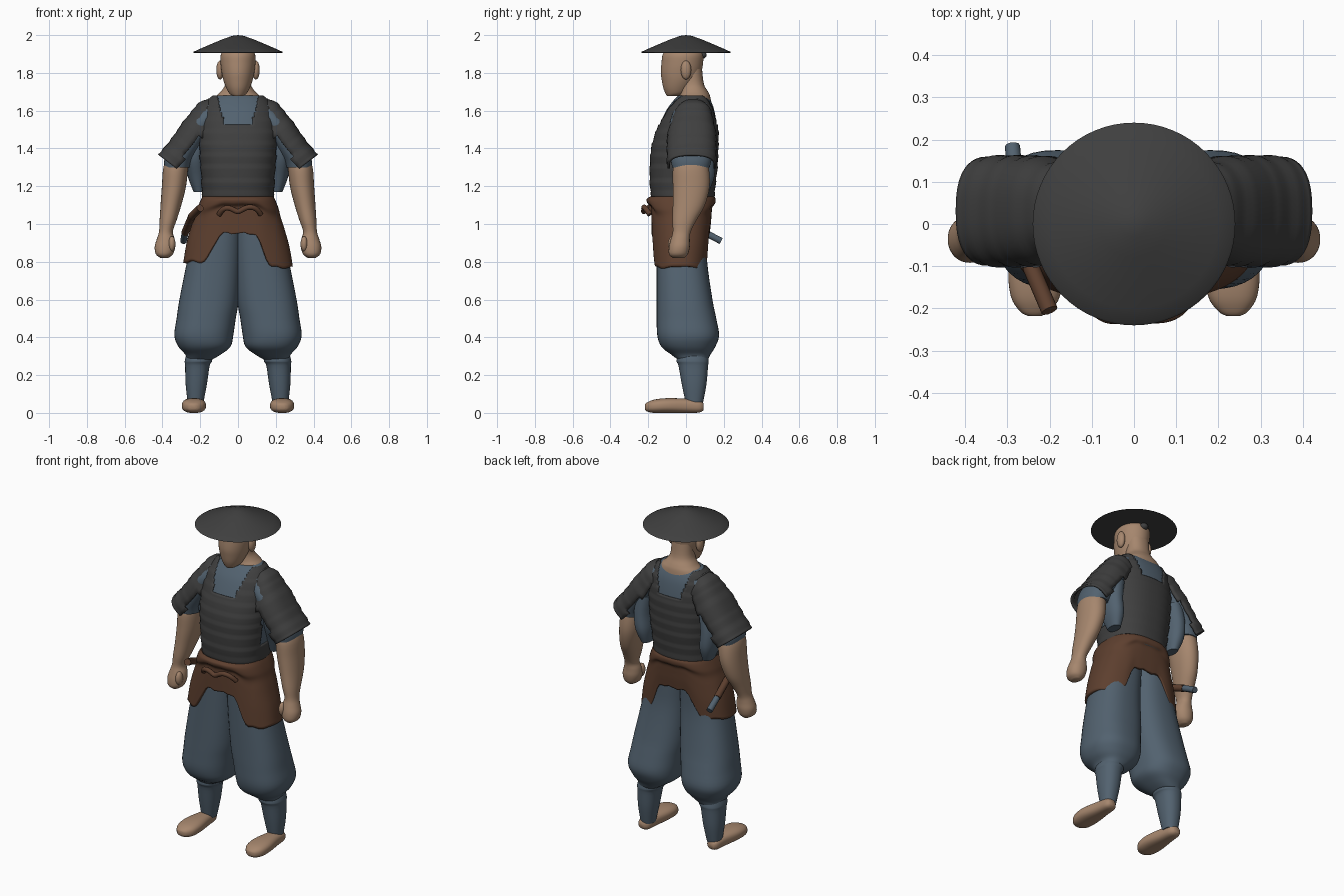
import bpy, bmesh, math
from mathutils import Matrix, Vector

cube = bpy.data.objects.get("Cube")
if cube:
    bpy.data.objects.remove(cube, do_unlink=True)


def material(name, r, g, b):
    m = bpy.data.materials.new(name)
    m.use_nodes = True
    m.diffuse_color = (r, g, b, 1)
    bsdf = next(n for n in m.node_tree.nodes if n.type == 'BSDF_PRINCIPLED')
    bsdf.inputs["Base Color"].default_value = (r, g, b, 1)
    bsdf.inputs["Roughness"].default_value = 0.9
    return m


charcoal = material("charcoal", .05, .05, .05)
blue = material("slate blue", .085, .122, .16)
brown = material("leather brown", .11, .05, .028)
skin = material("skin", .38, .24, .155)
parts = []


def finish(name, bm, mat, thickness=0):
    bmesh.ops.recalc_face_normals(bm, faces=bm.faces)
    mesh = bpy.data.meshes.new(name)
    bm.to_mesh(mesh)
    bm.free()
    mesh.materials.append(mat)
    ob = bpy.data.objects.new(name, mesh)
    bpy.context.collection.objects.link(ob)
    if thickness:
        mod = ob.modifiers.new("thickness", 'SOLIDIFY')
        mod.thickness = thickness
    parts.append(ob)
    return ob


def smooth_rows(rows, steps):
    """Catmull-Rom interpolation between cross-section rows."""
    rows = [Vector(r) for r in rows]
    out = []
    for i in range(len(rows) - 1):
        a, b, c, d = (rows[max(0, min(len(rows) - 1, i + k))] for k in (-1, 0, 1, 2))
        for s in range(steps):
            t = s / steps
            out.append(b + (c - a) * t / 2 + (a - b * 2.5 + c * 2 - d / 2) * t * t
                       + ((b - c) * 1.5 + (d - a) / 2) * t ** 3)
    return out + [rows[-1]]


def loft(name, rows, mat, matrix=Matrix(), power=.9, steps=4, seg=40, caps=True,
         warp=None, drop=None, grow=None, thickness=0):
    """Skin rounded sections, each row being (z, x min, x max, y min, y max)."""
    bm = bmesh.new()
    rings = []
    for z, x0, x1, y0, y1 in smooth_rows(rows, steps):
        g = grow(z) if grow else 0
        ring = []
        for k in range(seg):
            a = math.tau * k / seg
            c, s = math.cos(a), math.sin(a)
            x = (x0 + x1) / 2 + ((x1 - x0) / 2 + g) * math.copysign(abs(c) ** power, c)
            y = (y0 + y1) / 2 + ((y1 - y0) / 2 + g) * math.copysign(abs(s) ** power, s)
            co = Vector((x, y, z))
            ring.append(bm.verts.new(warp(co) if warp else co))
        rings.append(ring)
    for lo, hi in zip(rings, rings[1:]):
        for k in range(seg):
            n = (k + 1) % seg
            bm.faces.new((lo[k], lo[n], hi[n], hi[k]))
    if caps:
        bm.faces.new(rings[0])
        bm.faces.new(rings[-1])
    if drop:
        gone = [f for f in bm.faces if drop(f.calc_center_median())]
        bmesh.ops.delete(bm, geom=gone, context='FACES')
    bm.transform(matrix)
    return finish(name, bm, mat, thickness)


def pair(name, rows, mat, matrix=Matrix(), **kw):
    """The same loft on the model's left (+x) and right (-x)."""
    for side, s in (("left", 1), ("right", -1)):
        loft(side + "_" + name, rows, mat, Matrix.Diagonal((s, 1, 1, 1)) @ matrix, **kw)


def both(rows):
    return [(z, -w, w, y0, y1) for z, w, y0, y1 in rows]


def ball(name, loc, size, mat):
    bm = bmesh.new()
    bmesh.ops.create_uvsphere(bm, u_segments=20, v_segments=12, radius=1)
    bm.transform(Matrix.Translation(loc) @ Matrix.Diagonal((*size, 1)))
    return finish(name, bm, mat)


def tube(name, points, radius, mat):
    cu = bpy.data.curves.new(name, 'CURVE')
    cu.dimensions = '3D'
    cu.bevel_depth, cu.bevel_resolution, cu.use_fill_caps = radius, 3, True
    sp = cu.splines.new('NURBS')
    sp.points.add(len(points) - 1)
    for p, co in zip(sp.points, points):
        p.co = (*co, 1)
    sp.use_endpoint_u, sp.order_u = True, min(4, len(points))
    cu.materials.append(mat)
    ob = bpy.data.objects.new(name, cu)
    bpy.context.collection.objects.link(ob)
    bpy.ops.object.select_all(action='DESELECT')
    ob.select_set(True)
    bpy.context.view_layer.objects.active = ob
    bpy.ops.object.convert(target='MESH')
    parts.append(bpy.context.view_layer.objects.active)


# Conical hat
bm = bmesh.new()
profile = [(0, 2), (.03, 1.996), (.08, 1.979), (.2, 1.928), (.235, 1.912), (.24, 1.907),
           (.22, 1.906), (0, 1.915)]
verts = [bm.verts.new((r, 0, z)) for r, z in profile]
edges = [bm.edges.new(e) for e in zip(verts, verts[1:])]
bmesh.ops.spin(bm, geom=verts + edges, axis=(0, 0, 1), cent=(0, 0, 0), angle=math.tau, steps=64)
bmesh.ops.remove_doubles(bm, verts=bm.verts, dist=.0005)
finish("hat", bm, charcoal)

# Head, ears and neck
loft("head", both([(1.677, .025, -.1, -.05), (1.69, .045, -.108, 0), (1.72, .062, -.12, .03),
                   (1.76, .077, -.128, .06), (1.8, .086, -.133, .08), (1.85, .092, -.13, .09),
                   (1.9, .09, -.122, .09), (1.93, .06, -.09, .06)]), skin, power=1)
for side, s in (("left", 1), ("right", -1)):
    ball(side + "_ear", (s * .095, 0, 1.815), (.02, .028, .05), skin)
ball("hair_knot", (0, .085, 1.895), (.025, .025, .02), charcoal)
loft("neck", both([(1.63, .14, -.04, .135), (1.675, .118, -.035, .128), (1.7, .092, -.03, .117),
                   (1.74, .068, -.03, .095), (1.82, .065, -.03, .085)]), skin)

# Shirt and the breastplate over it
torso = both([(1.1, .18, -.17, .14), (1.2, .187, -.185, .15), (1.3, .195, -.185, .16),
              (1.4, .203, -.178, .165), (1.5, .203, -.15, .165), (1.6, .185, -.105, .15),
              (1.655, .155, -.065, .13), (1.68, .125, -.04, .11)])
loft("shirt", torso, blue, power=.85, steps=6)


def bare(p):
    collar = p.z > 1.53 and abs(p.x) < .075 + (p.z - 1.53) * .25
    armhole = abs(p.x) > .188 and 1.24 < p.z < 1.58 and p.y > -.06
    return collar or armhole


loft("breastplate", torso, charcoal, power=.85, steps=8, seg=96, caps=False, drop=bare,
     grow=lambda z: .004 + .005 * (z / .065 % 1), thickness=.01)

# Shoulder guards: half shells sloping down the upper arm
slope = Matrix.Translation((.4, .033, 1.39)) @ Matrix.Rotation(math.radians(-38), 4, 'Y')
pair("shoulder_guard", [(-.03, -.2, .008, -.135, .13), (.04, -.21, .004, -.138, .132),
                        (.14, -.22, .008, -.138, .132), (.24, -.2, .01, -.12, .12),
                        (.32, -.17, .005, -.09, .1), (.365, -.14, -.02, -.06, .07)], charcoal,
     slope, power=.8, steps=5, caps=False, drop=lambda p: p.x < -.115,
     grow=lambda z: -.006 * (z / .06 % 1), thickness=.012)

# Sleeves and the loose cloth under the arms
pair("sleeve", [(1.64, .08, .17, -.04, .11), (1.56, .11, .25, -.08, .14), (1.48, .15, .31, -.085, .15),
                (1.4, .2, .37, -.085, .145), (1.34, .24, .39, -.08, .135), (1.3, .255, .39, -.073, .125)],
     blue)
pair("sleeve_drape", [(1.46, .15, .27, -.05, .14), (1.35, .17, .28, -.04, .15), (1.25, .17, .265, 0, .15),
                      (1.17, .18, .235, .03, .12)], blue)

# Arms ending in closed hands
pair("arm", [(1.36, .27, .37, -.04, .1), (1.3, .265, .395, -.068, .12), (1.2, .275, .403, -.07, .125),
             (1.1, .3, .41, -.07, .1), (1.02, .325, .415, -.072, .055), (.96, .345, .418, -.07, .025),
             (.92, .335, .43, -.08, .02), (.88, .332, .441, -.09, .02), (.84, .345, .435, -.09, .01),
             (.82, .37, .41, -.07, -.01)], skin, power=.95)
for side, s in (("left", 1), ("right", -1)):
    ball(side + "_thumb", (s * .35, -.07, .895), (.019, .025, .04), skin)


# Waist wrap with an arched hem and low side flaps
def hem(co):
    t = max(0, min(1, (abs(co.x) - .08) / .11))
    t = t * t * (3 - 2 * t)
    low = .95 - .18 * t + (.03 * t if co.x < 0 else 0) + .006 * math.sin(co.x * 70)
    return Vector((co.x, co.y, 1.145 - (1.145 - co.z) * (1.145 - low) / .375))


loft("waist_wrap", both([(1.145, .188, -.19, .15), (1.12, .2, -.208, .157), (1.08, .215, -.205, .155),
                         (1.04, .225, -.185, .14), (.98, .245, -.183, .136), (.88, .272, -.183, .132),
                         (.77, .29, -.183, .125)]),
     brown, power=.8, steps=5, seg=96, caps=False, warp=hem, thickness=.016)
tube("waist_knot", [(-.1, -.19, 1.05), (-.08, -.225, 1.09), (-.03, -.222, 1.085), (0, -.225, 1.055),
                    (.04, -.222, 1.095), (.1, -.22, 1.09), (.12, -.19, 1.05)], .014, brown)

# Short sheathed blade tucked through the wrap on the right
tube("blade_grip", [(-.2, -.205, 1.085), (-.245, -.1, 1.04)], .02, brown)
tube("blade_sheath", [(-.245, -.1, 1.04), (-.28, .1, .955)], .02, brown)
tube("blade_sheath_end", [(-.28, .1, .955), (-.288, .185, .91)], .018, blue)

# Baggy trousers, shin wraps and feet
pair("trouser_leg", [(1.1, -.02, .185, -.15, .11), (.95, -.02, .235, -.155, .11),
                     (.8, -.015, .27, -.155, .112), (.6, -.004, .31, -.155, .14),
                     (.5, .012, .325, -.155, .16), (.41, .025, .337, -.152, .175),
                     (.35, .04, .315, -.13, .155), (.31, .09, .28, -.08, .13),
                     (.28, .14, .272, -.04, .115)], blue, power=.82)
pair("shin_wrap", [(.32, .14, .27, -.04, .11), (.275, .137, .282, -.05, .12), (.25, .15, .28, -.04, .117),
                   (.15, .165, .277, -.022, .108), (.045, .185, .265, 0, .088)], blue)
forward = Matrix.Rotation(math.radians(90), 4, 'X')
pair("foot", [(-.093, .215, .255, .015, .05), (-.07, .195, .27, .002, .065), (0, .185, .28, 0, .075),
              (.1, .17, .297, 0, .078), (.17, .175, .292, 0, .07), (.207, .2, .27, .008, .055),
              (.218, .22, .25, .02, .045)], skin, forward, power=.8)

bpy.ops.object.select_all(action='DESELECT')
for ob in parts:
    ob.select_set(True)
bpy.context.view_layer.objects.active = parts[0]
bpy.ops.object.shade_smooth_by_angle(angle=math.radians(50))
